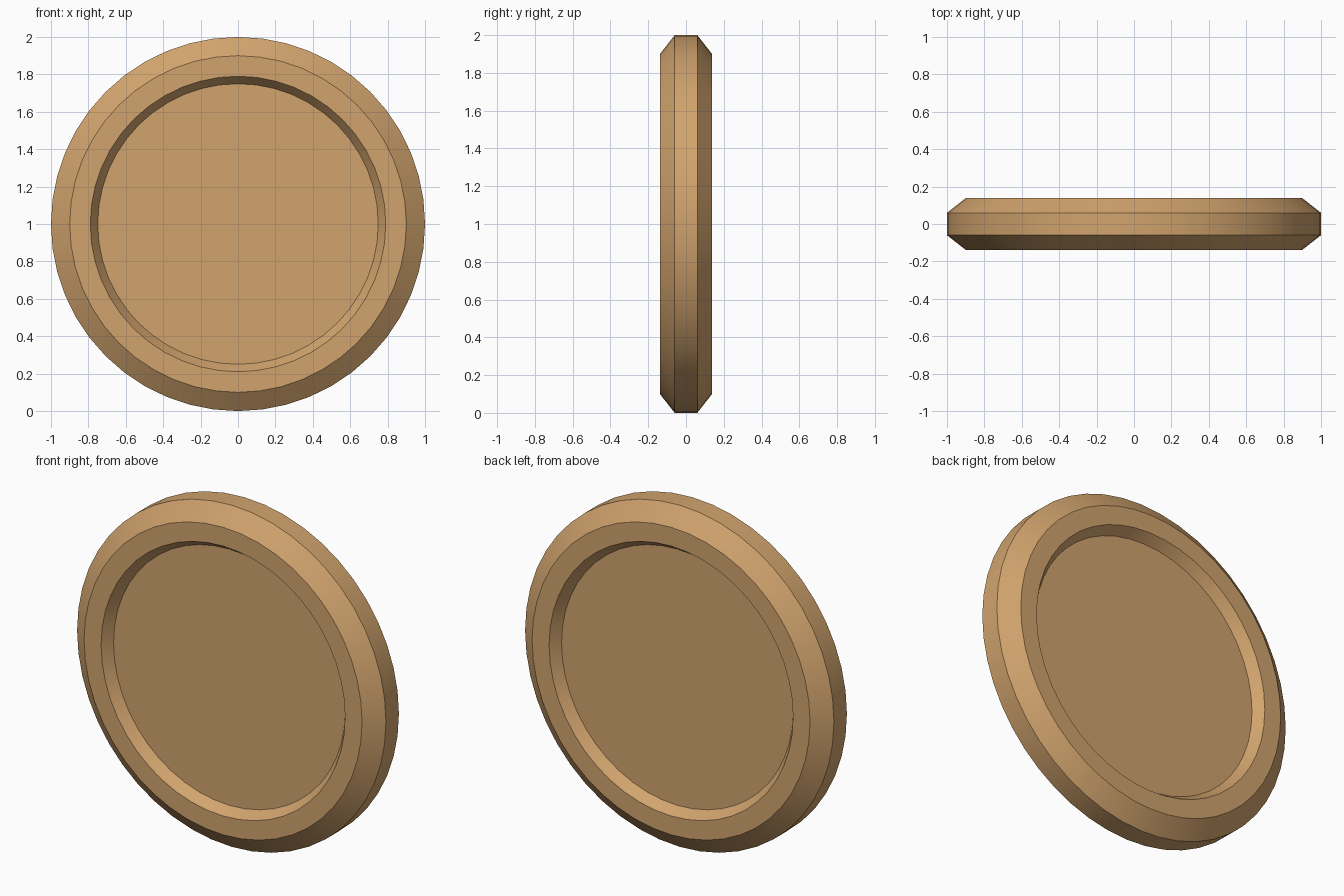
import bpy, bmesh, math

cube = bpy.data.objects.get("Cube")
if cube:
    bpy.data.objects.remove(cube, do_unlink=True)

SIDES = 48

# Single warm bronze colour
bronze = bpy.data.materials.new("bronze")
bronze.use_nodes = True
colour = (0.64, 0.37, 0.155, 1)
bronze.diffuse_color = colour
bronze.node_tree.nodes["Principled BSDF"].inputs["Base Color"].default_value = colour

# Half profile (radius, distance from the middle): edge, chamfer, rim, recess wall
half = [(1.0, 0.06), (0.9, 0.138), (0.79, 0.138), (0.75, 0.08)]
profile = [(r, -d) for r, d in reversed(half)] + half

# Spin the profile round the y axis
bm = bmesh.new()
rings = []
for r, y in profile:
    ring = []
    for i in range(SIDES):
        a = math.tau * i / SIDES
        ring.append(bm.verts.new((r * math.sin(a), y, 1 + r * math.cos(a))))
    rings.append(ring)
for a, b in zip(rings, rings[1:]):
    for i in range(SIDES):
        j = (i + 1) % SIDES
        bm.faces.new((a[i], a[j], b[j], b[i]))

# Recessed faces front and back
bm.faces.new(rings[0])
bm.faces.new(rings[-1])
bmesh.ops.recalc_face_normals(bm, faces=bm.faces)

mesh = bpy.data.meshes.new("coin")
bm.to_mesh(mesh)
bm.free()
mesh.materials.append(bronze)
coin = bpy.data.objects.new("coin", mesh)
bpy.context.collection.objects.link(coin)

# Smooth round the rim, crisp between the bands
bpy.ops.object.select_all(action='DESELECT')
coin.select_set(True)
bpy.context.view_layer.objects.active = coin
bpy.ops.object.shade_smooth_by_angle(angle=math.radians(30))
